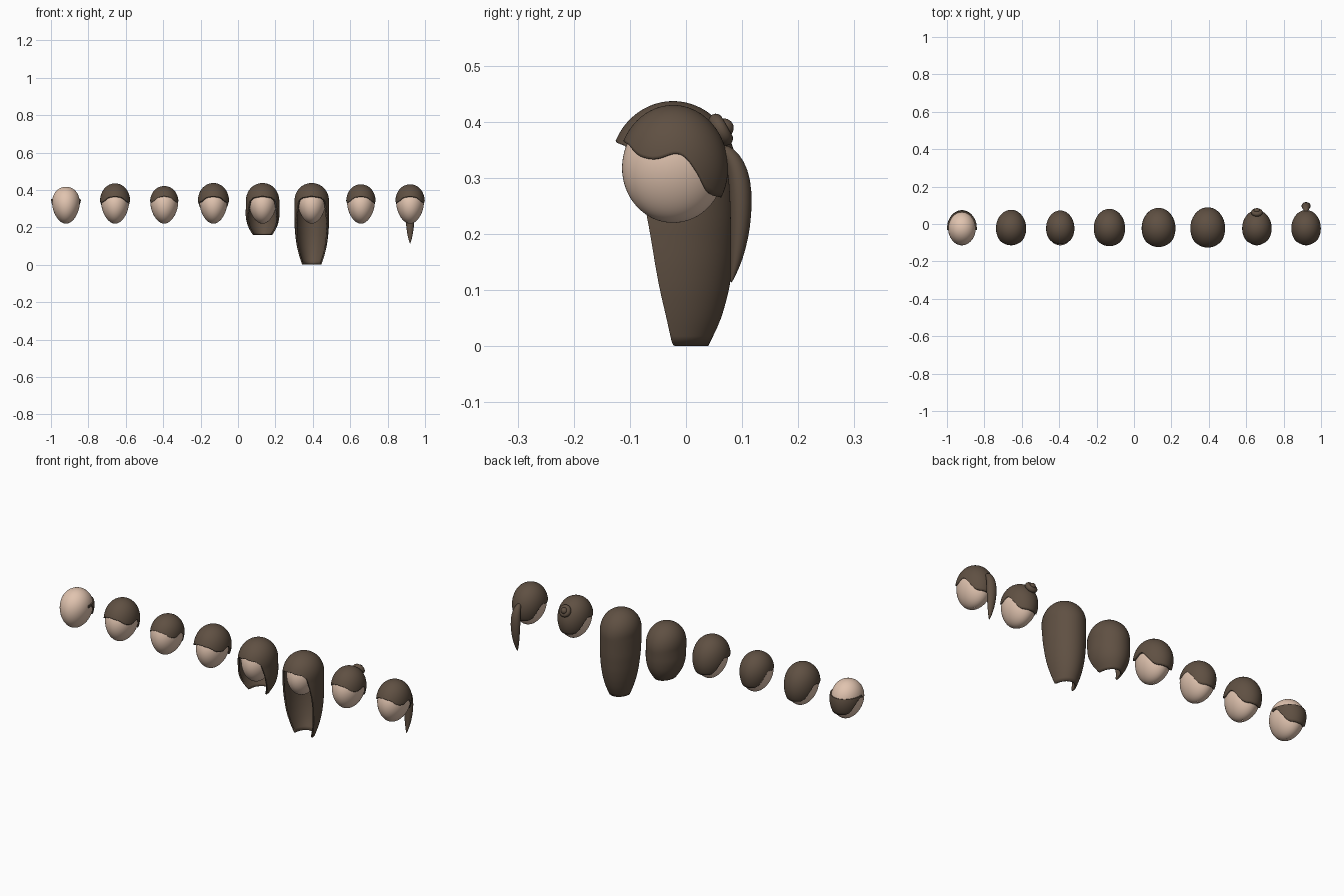
import bpy, math
from mathutils import Vector

if "Cube" in bpy.data.objects:
    bpy.data.objects.remove(bpy.data.objects["Cube"])

CY, CZ = -0.023, 0.318          # centre of every head
XS = [-0.92 + i * 1.84 / 7 for i in range(8)]


def material(name, col):
    m = bpy.data.materials.new(name)
    m.diffuse_color = col
    m.use_nodes = True
    m.node_tree.nodes["Principled BSDF"].inputs["Base Color"].default_value = m.diffuse_color
    return m


SKIN = material("skin", (0.75, 0.55, 0.43, 1))
HAIR = material("hair", (0.115, 0.08, 0.055, 1))


def lerp(table, x):
    """Smoothed interpolation through (x, value) pairs."""
    if x <= table[0][0]:
        return table[0][1]
    for (a, va), (b, vb) in zip(table, table[1:]):
        if x <= b:
            return va + (vb - va) * (x - a) / (b - a)
    return table[-1][1]


def smooth(table, x, w):
    return sum(lerp(table, x + w * k / 4) for k in range(-4, 5)) / 9


def finish(ob, mat):
    ob.data.materials.append(mat)
    bpy.context.view_layer.objects.active = ob
    for o in bpy.context.selected_objects:
        o.select_set(False)
    ob.select_set(True)
    bpy.ops.object.shade_smooth_by_angle(angle=math.radians(40))


def make(name, verts, faces, mat, thick=0):
    me = bpy.data.meshes.new(name)
    me.from_pydata(verts, [], faces)
    ob = bpy.data.objects.new(name, me)
    bpy.context.collection.objects.link(ob)
    finish(ob, mat)
    if thick:
        s = ob.modifiers.new("thickness", 'SOLIDIFY')
        s.thickness, s.offset = thick, -1
    return ob


def sheet(name, x, section, top, bottom, mat, span=math.pi / 2, a0=0, a1=360, thick=0,
          cols=96, rows=26, pole=True):
    """Surface of stacked ellipses; top and bottom heights depend on the azimuth (0 = front)."""
    closed = a1 - a0 == 360
    n = cols if closed else cols + 1
    verts, faces = [], []
    for i in range(n):
        a = a0 + (a1 - a0) * i / cols
        zt, zb = top(a), bottom(min(a, 360 - a))
        for j in range(1 if pole else 0, rows + 1):
            s = (1 - math.cos(span * j / rows)) / (1 - math.cos(span))
            z = zt + (zb - zt) * s
            rx, ry = section(z)
            r = math.radians(a)
            verts.append((x + rx * math.sin(r), CY - ry * math.cos(r), z))
    m = len(verts) // n
    for i in range(cols):
        p, q = i * m, (i + 1) % n * m
        for j in range(m - 1):
            faces.append((p + j, p + j + 1, q + j + 1, q + j))
    if pole:
        verts.append((x, CY, top(0)))
        for i in range(cols):
            faces.append((len(verts) - 1, i * m, (i + 1) % n * m))
    return make(name, verts, faces, mat, thick)


def egg(rx, ry, rz, low=0.098):
    """Egg section: round from the side, narrowing to the chin from the front."""
    def f(z):
        v = (z - CZ) / (rz if z > CZ else low)
        c = math.sqrt(max(0, 1 - v * v))
        return rx * c * (1 + 0.15 * v), ry * c
    return f


# heads
for i, x in enumerate(XS):
    sheet(f"head_{i}", x, egg(0.073, 0.091, 0.099), lambda a: CZ + 0.099,
          lambda a: CZ - 0.0979, SKIN, span=math.pi, cols=64, rows=32)

# hairline shared by the short styles: fringe, temple, ear notch, nape
LINE = [(0, .367), (30, .36), (52, .338), (69, .332), (80, .337), (92, .345), (103, .34),
        (116, .31), (130, .277), (143, .268), (180, .265)]


def hairline(a):
    return smooth(LINE, a, 6)


# balding band around the back
sheet("fringe_band", XS[0], egg(0.079, 0.097, 0.105, 0.108), lambda a: 0.352, hairline, HAIR,
      a0=84, a1=276, thick=0.01, rows=12, pole=False)

# short caps
for i, rx, ry, top in [(1, .080, .099, .435), (2, .075, .095, .421), (3, .083, .104, .437),
                       (6, .078, .097, .430), (7, .078, .098, .430)]:
    sheet(f"hair_cap_{i}", XS[i], egg(rx, ry, top - CZ, 0.11), lambda a, t=top: t,
          hairline, HAIR, thick=0.01)


# bob and long hair: cap on top, tapering curtain below, open at the face
def long_hair(name, x, rx, ry, width, depth, edge):
    cap = egg(rx, ry, 0.119)

    def section(z):
        if z > CZ:
            return cap(z)
        return rx * smooth(width, z, 0.015), ry * smooth(depth, z, 0.015)
    sheet(name, x, section, lambda a: 0.437, lambda a: smooth(edge, a, 3), HAIR,
          thick=0.008, cols=144, rows=40)


long_hair("bob_hair", XS[4], .089, .109,
          [(.13, .40), (.16, .58), (.19, .80), (.22, .94), (.26, 1.02), (.3, 1.01), (.34, 1)],
          [(.13, .45), (.16, .66), (.19, .84), (.22, .95), (.26, 1), (.34, 1)],
          [(0, .367), (35, .358), (50, .34), (58, .3), (66, .24), (76, .19), (86, .158), (180, .158)])
long_hair("long_hair", XS[5], .092, .112,
          [(-.02, .48), (0, .56), (.05, .74), (.1, .87), (.15, .95), (.22, 1.01), (.3, 1.01), (.34, 1)],
          [(-.02, .45), (0, .56), (.05, .77), (.1, .89), (.15, .96), (.22, 1), (.34, 1)],
          [(0, .367), (35, .358), (50, .34), (58, .29), (67, .22), (76, .1), (88, .001), (180, .001)])

# bun: coiled ring with a rounded middle, tilted back
axis = Vector((0, 0.8, 0.45))
rot = axis.to_track_quat('Z', 'Y').to_euler()
bpy.ops.mesh.primitive_torus_add(location=(XS[6], 0.062, 0.386), rotation=rot, major_radius=0.018,
                                 minor_radius=0.013, major_segments=32, minor_segments=14)
bpy.context.object.name = "bun_ring"
finish(bpy.context.object, HAIR)
bpy.ops.mesh.primitive_uv_sphere_add(location=(XS[6], 0.068, 0.389), rotation=rot, radius=0.017,
                                     segments=24, ring_count=14)
bpy.context.object.name = "bun_middle"
finish(bpy.context.object, HAIR)

# ponytail: tapered elliptical sweep of (y, z, half width, half depth)
path = [(.060, .352, .009, .010), (.076, .345, .014, .013), (.088, .325, .020, .017),
        (.096, .295, .024, .020), (.098, .255, .025, .020), (.097, .215, .022, .018),
        (.093, .175, .017, .014), (.087, .140, .010, .008), (.080, .112, .001, .001)]
N = 24
verts, faces = [], []
for k, (y, z, w, d) in enumerate(path):
    a, b = path[max(k - 1, 0)], path[min(k + 1, len(path) - 1)]
    t = Vector((0, b[0] - a[0], b[1] - a[1])).normalized()
    side = Vector((1, 0, 0))
    nrm = side.cross(t)
    for i in range(N):
        g = 2 * math.pi * i / N
        verts.append(Vector((XS[7], y, z)) + side * w * math.cos(g) + nrm * d * math.sin(g))
for k in range(len(path) - 1):
    for i in range(N):
        p, q = k * N + i, k * N + (i + 1) % N
        faces.append((p, q, q + N, p + N))
faces += [tuple(reversed(range(N))), tuple(range(len(verts) - N, len(verts)))]
tail = make("ponytail", verts, faces, HAIR)
s = tail.modifiers.new("smooth", 'SUBSURF')
s.levels = s.render_levels = 1
